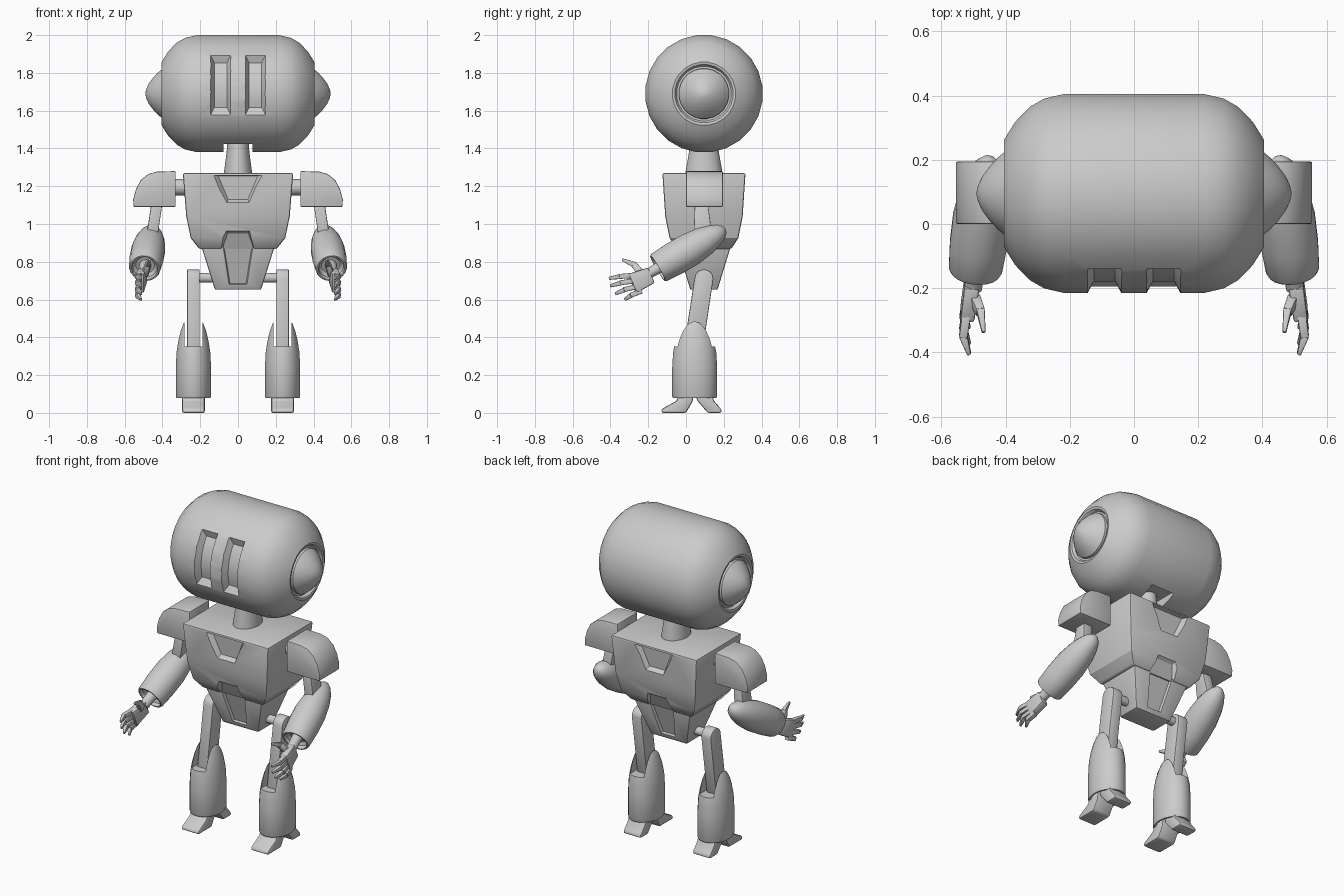
import bpy, bmesh, math
from mathutils import Vector

if "Cube" in bpy.data.objects:
    bpy.data.objects.remove(bpy.data.objects["Cube"])

CY = 0.095  # front-back middle of head and torso


def loft(name, rings, bevel=0.0, mirror=False, angle=35, segs=2):
    """Closed skin through rings of equal point count, capped at both ends."""
    bm = bmesh.new()
    vs = [[bm.verts.new(p) for p in r] for r in rings]
    n = len(rings[0])
    for a, b in zip(vs, vs[1:]):
        for i in range(n):
            bm.faces.new((a[i], a[(i + 1) % n], b[(i + 1) % n], b[i]))
    bm.faces.new(vs[0])
    bm.faces.new(vs[-1])
    bmesh.ops.recalc_face_normals(bm, faces=bm.faces[:])
    if bevel:
        edges = [e for e in bm.edges if e.calc_face_angle(0) > 0.5]
        bmesh.ops.bevel(bm, geom=edges, offset=bevel, segments=segs, profile=0.5,
                        affect='EDGES', clamp_overlap=True)
    me = bpy.data.meshes.new(name)
    bm.to_mesh(me)
    bm.free()
    ob = bpy.data.objects.new(name, me)
    bpy.context.collection.objects.link(ob)
    smooth(ob, angle)
    if mirror:
        ob.modifiers.new("mirror", 'MIRROR').use_axis = (True, False, False)
    return ob


def activate(ob):
    bpy.ops.object.select_all(action='DESELECT')
    ob.select_set(True)
    bpy.context.view_layer.objects.active = ob


def smooth(ob, angle):
    activate(ob)
    bpy.ops.object.shade_smooth_by_angle(angle=math.radians(angle))


def lathe(name, base, axis, profile, n=20, sx=1, sy=1, **kw):
    """Rings (distance, radius) along an axis from base."""
    base, d = Vector(base), Vector(axis).normalized()
    ref = Vector((0, 1, 0)) if abs(d.x) > 0.9 else Vector((1, 0, 0))
    u = (ref - d * ref.dot(d)).normalized()
    v = d.cross(u)
    ang = [2 * math.pi * (i + 0.5) / n for i in range(n)]
    return loft(name, [[base + d * t + r * (u * sx * math.cos(a) + v * sy * math.sin(a))
                        for a in ang] for t, r in profile], **kw)


def bar(name, p, q, w0, h0, w1, h1, bevel=0.004):
    """Tapered square bar from p to q, half sizes w (x) and h."""
    p, q = Vector(p), Vector(q)
    d = (q - p).normalized()
    u = (Vector((1, 0, 0)) - d * d.x).normalized()
    v = d.cross(u)
    ring = lambda c, w, h: [c + u * w * a + v * h * b
                            for a, b in ((1, 1), (-1, 1), (-1, -1), (1, -1))]
    return loft(name, [ring(p, w0, h0), ring(q, w1, h1)], bevel, True)


def prism_x(name, yz, x0, x1, bevel=0.008):
    return loft(name, [[(x, y, z) for y, z in yz] for x in (x0, x1)], bevel, True)


def cut(ob, cutter, angle=35):
    m = ob.modifiers.new("cut", 'BOOLEAN')
    m.operation, m.object, m.solver = 'DIFFERENCE', cutter, 'EXACT'
    # keep the cut ahead of the mirror
    ob.modifiers.move(len(ob.modifiers) - 1, 0)
    activate(ob)
    bpy.ops.object.modifier_apply(modifier=m.name)
    bpy.data.objects.remove(cutter)
    smooth(ob, angle)


def box(name, x0, x1, y0, y1, z0, z1):
    return loft(name, [[(x0, y0, z), (x1, y0, z), (x1, y1, z), (x0, y1, z)] for z in (z0, z1)])


# Head: barrel across x with a sunken socket at each end
half = [(0.22, 0.312), (0.28, 0.298), (0.325, 0.272), (0.37, 0.225), (0.395, 0.185),
        (0.405, 0.168), (0.402, 0.155), (0.385, 0.145)]
profile = [(-x, r) for x, r in reversed(half)] + half
head = lathe("head", (0, CY, 1.69), (1, 0, 0), profile, n=24)

# Eye recesses that follow the barrel's curve
for s in (-1, 1):
    rings = []
    for i in range(9):
        t = i / 8
        ai, ao = -0.27 + 0.90 * t, -0.42 + 1.18 * t
        rings.append([(s * 0.092 + dx, CY - r * math.cos(a), 1.69 + r * math.sin(a))
                      for dx, r, a in ((-0.033, 0.275, ai), (0.033, 0.275, ai),
                                       (0.066, 0.335, ao), (-0.066, 0.335, ao))])
    cut(head, loft("eye_cutter", rings))
# Notch for the neck
cut(head, box("notch_cutter", -0.078, 0.078, -0.06, 0.25, 1.3, 1.435))

# Ear domes
lathe("ear", (0.37, CY, 1.69), (1, 0, 0),
      [(0, 0.135), (0.03, 0.133), (0.055, 0.112), (0.08, 0.085), (0.102, 0.055),
       (0.116, 0.025), (0.12, 0.006)], n=24, mirror=True)

# Neck
lathe("neck", (0, CY, 1.25), (0, 0, 1), [(0, 1), (0.03, 0.98), (0.13, 0.8), (0.2, 0.75)],
      n=20, sx=0.076, sy=0.1)


def rect(z, hx, hy):
    return [(-hx, CY - hy, z), (hx, CY - hy, z), (hx, CY + hy, z), (-hx, CY + hy, z)]


def panel_cut(ob, outer, inner):
    """Tapered recess on front and back; each ring is (half_x, z, y) bottom then top."""
    for flip in (False, True):
        rings = []
        for (w0, z0, y0), (w1, z1, y1) in (outer, inner):
            f = (lambda y: 2 * CY - y) if flip else (lambda y: y)
            rings.append([(-w0, f(y0), z0), (w0, f(y0), z0), (w1, f(y1), z1), (-w1, f(y1), z1)])
        cut(ob, loft("panel_cutter", rings), 25)


# Torso with chest and belly recesses
torso = loft("torso", [rect(0.868, 0.205, 0.145), rect(0.925, 0.25, 0.182),
                       rect(1.04, 0.274, 0.205), rect(1.27, 0.292, 0.22)], 0.01, angle=25)
panel_cut(torso, ((0.07, 1.085, -0.16), (0.16, 1.262, -0.16)),
          ((0.052, 1.13, -0.088), (0.105, 1.255, -0.098)))
panel_cut(torso, ((0.11, 0.85, -0.12), (0.07, 0.98, -0.12)),
          ((0.09, 0.85, -0.028), (0.055, 0.95, -0.075)))

# Pelvis with a long recess
pelvis = loft("pelvis", [rect(0.652, 0.122, 0.072), rect(0.9, 0.2, 0.148)], 0.008, angle=25)
panel_cut(pelvis, ((0.06, 0.67, -0.02), (0.1, 0.92, -0.1)),
          ((0.042, 0.685, 0.03), (0.08, 0.92, -0.045)))

# Shoulder pads and joints
pad = [(0.33, 1.09), (0.33, 1.28), (0.43, 1.277), (0.475, 1.265), (0.515, 1.232),
       (0.54, 1.185), (0.555, 1.13), (0.553, 1.09)]
loft("shoulder_pad", [[(x, y, z) for x, z in pad] for y in (0.0, 0.195)], 0.006, True)
lathe("shoulder_joint", (0.26, CY, 1.195), (1, 0, 0), [(0, 0.044), (0.1, 0.044)],
      n=16, mirror=True)

# Arms
bar("upper_arm", (0.425, 0.08, 1.14), (0.458, 0.09, 0.92), 0.029, 0.032, 0.029, 0.05)
wrist, elbow = Vector((0.495, -0.15, 0.765)), Vector((0.452, 0.21, 0.975))
arm = elbow - wrist
lathe("forearm", wrist, arm,
      [(0.035, 0.05), (0.02, 0.066), (0.0, 0.07), (0.0, 0.078), (0.012, 0.084), (0.10, 0.09),
       (0.20, 0.09), (0.29, 0.078), (0.35, 0.061), (0.39, 0.042), (0.412, 0.02), (0.417, 0.005)],
      n=20, mirror=True)
lathe("wrist", wrist + arm.normalized() * 0.05, -arm, [(0, 0.032), (0.11, 0.028)],
      n=12, mirror=True)

# Hands: palm, four spread fingers, thumb
bar("palm", (0.505, -0.185, 0.728), (0.52, -0.285, 0.685), 0.024, 0.044, 0.022, 0.055, 0.008)
for base, mid, tip in (((-0.295, 0.728), (-0.355, 0.722), (-0.408, 0.712)),
                       ((-0.29, 0.700), (-0.35, 0.688), (-0.402, 0.672)),
                       ((-0.275, 0.670), (-0.33, 0.652), (-0.375, 0.630)),
                       ((-0.255, 0.645), (-0.295, 0.622), (-0.325, 0.600))):
    bar("finger_base", (0.521, base[0] + 0.02, base[1]), (0.532, *mid), 0.014, 0.014, 0.013, 0.013)
    bar("finger_tip", (0.532, mid[0] + 0.006, mid[1]), (0.513, *tip), 0.013, 0.013, 0.006, 0.008)
bar("thumb_base", (0.495, -0.235, 0.735), (0.478, -0.275, 0.785), 0.016, 0.02, 0.013, 0.016)
bar("thumb_tip", (0.478, -0.268, 0.782), (0.468, -0.338, 0.812), 0.013, 0.016, 0.006, 0.007)

# Legs
lathe("hip_joint", (0.1, CY, 0.715), (1, 0, 0), [(0, 0.026), (0.12, 0.026)], n=14, mirror=True)
thigh = [(CY + 0.05 * math.cos(a), 0.712 + 0.048 * math.sin(a))
         for a in [math.pi * i / 8 for i in range(9)]] + [(-0.012, 0.345), (0.09, 0.345)]
prism_x("thigh", thigh, 0.203, 0.27, 0.006)
LX = 0.236
shin = lathe("shin", (LX, 0.046, 0), (0, 0, 1),
             [(0.12, 0.7), (0.08, 0.85), (0.078, 0.96), (0.088, 1), (0.24, 1), (0.32, 0.96),
              (0.38, 0.86), (0.43, 0.73), (0.47, 0.58), (0.50, 0.4), (0.51, 0.2)],
             n=24, sx=0.094, sy=0.12)
cut(shin, box("knee_cutter", LX - 0.047, LX + 0.047, -0.2, 0.3, 0.352, 0.6))
shin.modifiers.new("mirror", 'MIRROR')

# Feet: long front toe, short heel
prism_x("front_toe", [(-0.13, 0), (-0.13, 0.02), (-0.05, 0.064), (-0.03, 0.125),
                      (0.045, 0.125), (0.035, 0.06), (0.0, 0)], LX - 0.06, LX + 0.06, 0.012)
prism_x("heel", [(0.188, 0), (0.188, 0.018), (0.148, 0.064), (0.13, 0.125),
                 (0.04, 0.125), (0.06, 0.065), (0.115, 0)], LX - 0.06, LX + 0.06, 0.012)
